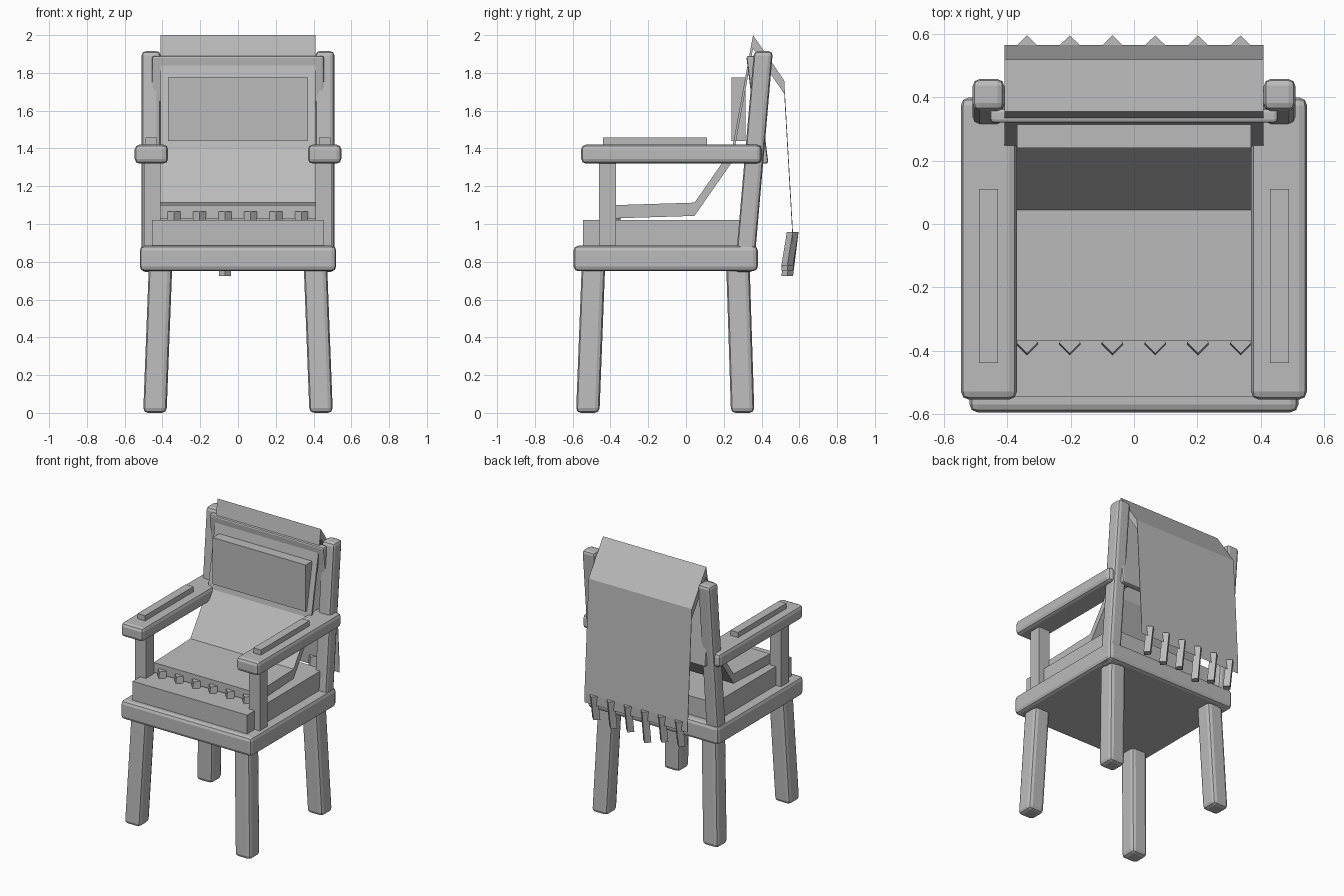
import bpy
import bmesh
from mathutils import Vector

if "Cube" in bpy.data.objects:
    bpy.data.objects.remove(bpy.data.objects["Cube"], do_unlink=True)

grey = bpy.data.materials.new("plain grey")
grey.use_nodes = True
grey.diffuse_color = (0.5, 0.5, 0.5, 1)
grey.node_tree.nodes["Principled BSDF"].inputs["Base Color"].default_value = (0.5, 0.5, 0.5, 1)


def add_object(name, bm, bevel=0):
    bmesh.ops.recalc_face_normals(bm, faces=bm.faces)
    mesh = bpy.data.meshes.new(name)
    bm.to_mesh(mesh)
    bm.free()
    mesh.materials.append(grey)
    obj = bpy.data.objects.new(name, mesh)
    bpy.context.collection.objects.link(obj)
    if bevel:
        mod = obj.modifiers.new("rounded_edges", "BEVEL")
        mod.width = bevel
        mod.segments = 2
    return obj


def beam(name, bottom, top, half_x, half_y, bevel=0, diamond=False):
    """Bar with level ends that leans from the bottom centre to the top centre."""
    bottom, top = Vector(bottom), Vector(top)
    corners = [(-1, -1), (1, -1), (1, 1), (-1, 1)]
    if diamond:
        corners = [(0, -1), (1, 0), (0, 1), (-1, 0)]
    bm = bmesh.new()
    rings = [[bm.verts.new(c + Vector((x * half_x, y * half_y, 0))) for x, y in corners]
             for c in (bottom, top)]
    bm.faces.new(rings[0])
    bm.faces.new(rings[1])
    for i in range(4):
        j = (i + 1) % 4
        bm.faces.new((rings[0][i], rings[0][j], rings[1][j], rings[1][i]))
    return add_object(name, bm, bevel)


def box(name, x, y, z, bevel=0):
    cx, cy = sum(x) / 2, sum(y) / 2
    return beam(name, (cx, cy, z[0]), (cx, cy, z[1]),
                (x[1] - x[0]) / 2, (y[1] - y[0]) / 2, bevel)


# Seat frame and cushion
box("seat_frame", (-0.52, 0.52), (-0.595, 0.38), (0.75, 0.885), 0.025)
box("seat_cushion", (-0.455, 0.455), (-0.545, 0.32), (0.87, 1.02))

# Legs, posts and arms on both sides
for side, label in ((1, "left"), (-1, "right")):
    beam(f"front_leg_{label}", (side * 0.44, -0.52, 0), (side * 0.41, -0.49, 0.78),
         0.062, 0.062, 0.025)
    beam(f"back_leg_{label}", (side * 0.44, 0.3, 0), (side * 0.41, 0.275, 0.78),
         0.062, 0.062, 0.025)
    beam(f"back_post_{label}", (side * 0.46, 0.308, 0.745), (side * 0.46, 0.41, 1.915),
         0.05, 0.05, 0.022)
    beam(f"arm_post_{label}", (side * 0.452, -0.415, 0.86), (side * 0.452, -0.415, 1.34),
         0.043, 0.045)
    xs = sorted((side * 0.37, side * 0.547))
    box(f"armrest_{label}", xs, (-0.555, 0.4), (1.32, 1.42), 0.025)
    xs = sorted((side * 0.43, side * 0.49))
    box(f"armrest_pad_{label}", xs, (-0.44, 0.11), (1.4, 1.457))

# Back board and back cushion
beam("back_board", (0, 0.413, 1.32), (0, 0.342, 1.89), 0.455, 0.023, 0.012)
box("back_cushion", (-0.37, 0.37), (0.24, 0.315), (1.44, 1.775))

# Draped blanket: a folded sheet, deepened straight down
profile = [(-0.37, 1.1), (0.045, 1.113), (0.245, 1.4), (0.355, 2.0), (0.52, 1.76), (0.566, 0.96)]
outline = profile + [(y, z - 0.07) for y, z in reversed(profile)]
count = len(profile)
bm = bmesh.new()
ends = [[bm.verts.new((x, y, z)) for y, z in outline] for x in (-0.41, 0.41)]
for i in range(len(outline)):
    j = (i + 1) % len(outline)
    bm.faces.new((ends[0][i], ends[0][j], ends[1][j], ends[1][i]))
for ring in ends:
    for i in range(count - 1):
        k = len(outline) - 1 - i
        bm.faces.new((ring[i], ring[i + 1], ring[k - 1], ring[k]))
add_object("blanket", bm)

# Tassels along both blanket ends, uneven at the back
back_ends = (0.77, 0.765, 0.725, 0.765, 0.755, 0.78)
for i, end in enumerate(back_ends):
    x = -0.338 + i * 0.135
    beam(f"back_tassel_{i + 1}", (x, 0.536, end), (x, 0.565, 0.958),
         0.032, 0.031, diamond=True)
    beam(f"front_tassel_{i + 1}", (x, -0.385, 0.98), (x, -0.375, 1.067),
         0.034, 0.034, diamond=True)
